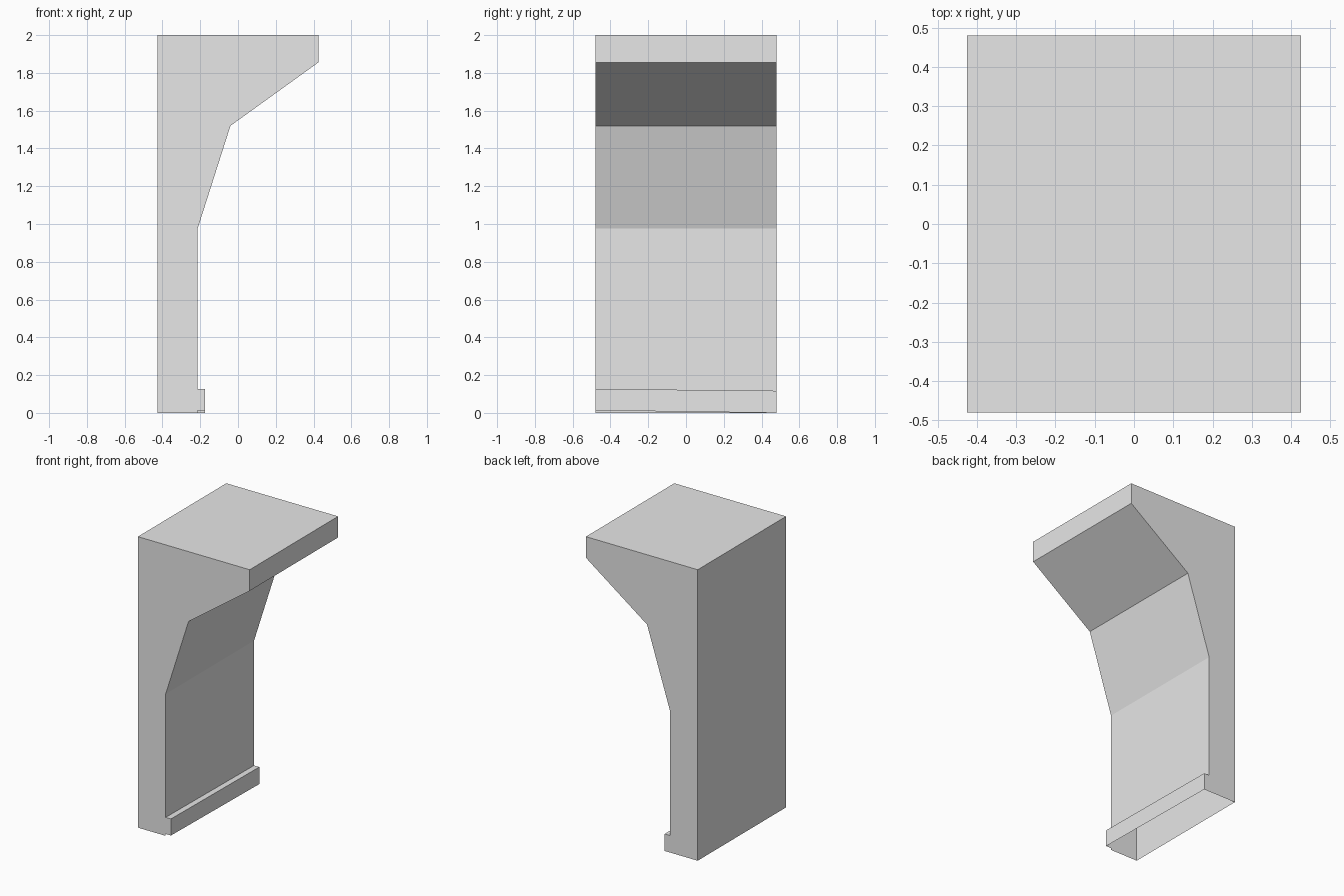
import bpy
import bmesh

cube = bpy.data.objects.get("Cube")
if cube:
    bpy.data.objects.remove(cube, do_unlink=True)

HALF_DEPTH = 0.48
BACK_X, WALL_X, LIP_X, TIP_X = -0.425, -0.214, -0.174, 0.425


def plain_material(name, colour):
    mat = bpy.data.materials.new(name)
    mat.use_nodes = True
    mat.diffuse_color = colour
    mat.node_tree.nodes["Principled BSDF"].inputs["Base Color"].default_value = colour
    return mat


def profile(lip_bottom, lip_top):
    """Outline of the wall, foot lip and overhang, from the foot upward."""
    return [
        (BACK_X, 0), (WALL_X, 0), (WALL_X, lip_bottom),
        (LIP_X, lip_bottom), (LIP_X, lip_top), (WALL_X, lip_top),
        (WALL_X, 0.975), (-0.04, 1.52), (TIP_X, 1.855),
        (TIP_X, 2), (BACK_X, 2),
    ]


# Wall with overhang: two end profiles joined by strips, open underneath
bm = bmesh.new()
front = [bm.verts.new((x, -HALF_DEPTH, z)) for x, z in profile(0.013, 0.127)]
back = [bm.verts.new((x, HALF_DEPTH, z)) for x, z in profile(0, 0.117)]
bm.faces.new(front)
bm.faces.new(back[::-1])
count = len(front)
for i in range(3, count):
    j = (i + 1) % count
    bm.faces.new((front[j], front[i], back[i], back[j]))
bmesh.ops.remove_doubles(bm, verts=bm.verts, dist=0.0001)

mesh = bpy.data.meshes.new("overhanging_wall")
bm.to_mesh(mesh)
bm.free()
wall = bpy.data.objects.new("overhanging_wall", mesh)
bpy.context.collection.objects.link(wall)
mesh.materials.append(plain_material("light_grey", (0.8, 0.8, 0.8, 1)))
